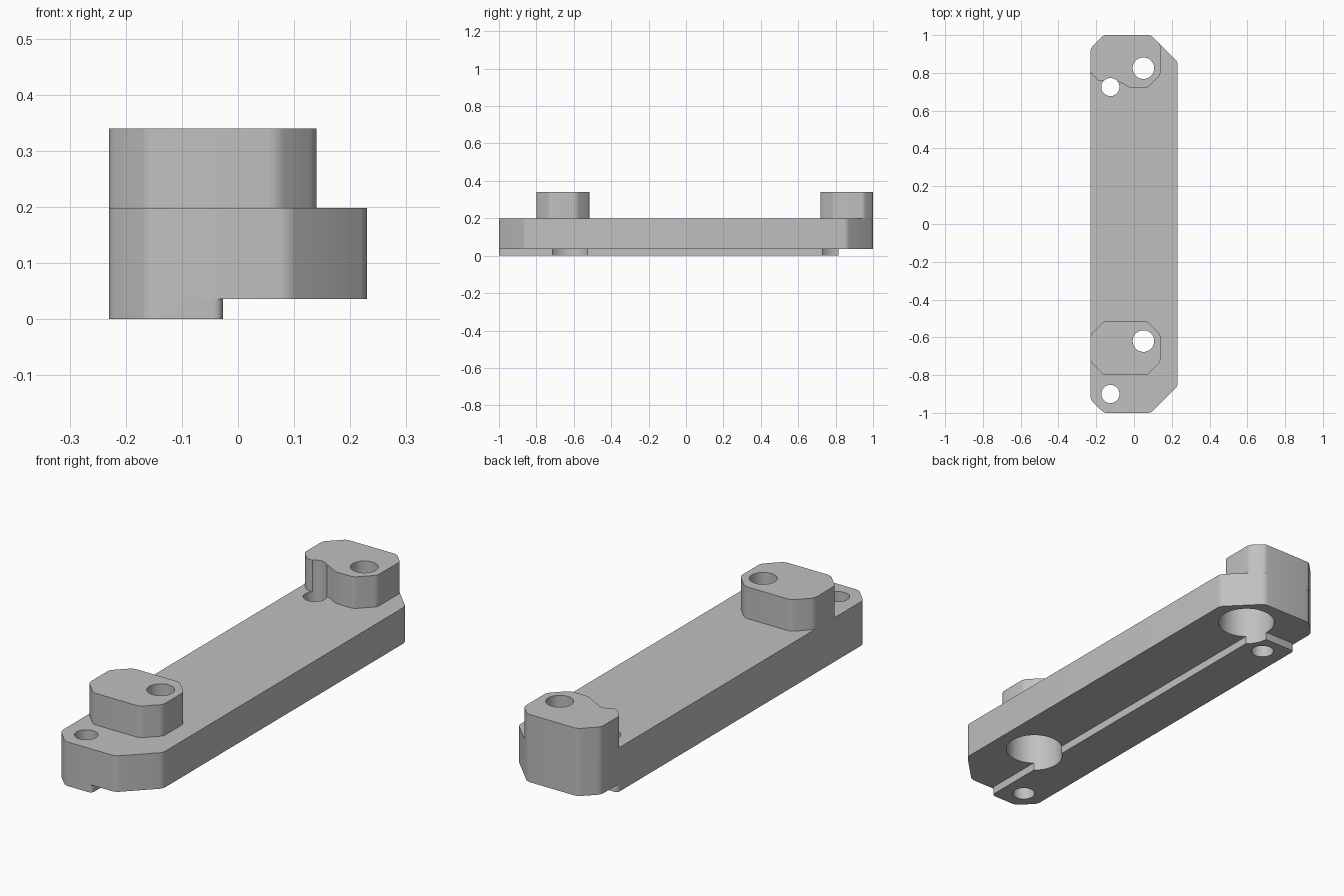
import bpy, bmesh, math

cube = bpy.data.objects.get("Cube")
if cube:
    bpy.data.objects.remove(cube, do_unlink=True)

grey = bpy.data.materials.new("plain grey")
grey.use_nodes = True
grey.diffuse_color = (0.53, 0.53, 0.53, 1)
grey.node_tree.nodes["Principled BSDF"].inputs["Base Color"].default_value = grey.diffuse_color

STRIP_TOP, BAR_TOP, POST_TOP = 0.036, 0.198, 0.34
LEFT, SIDE = -0.23, 0.23


def make_object(name, bm):
    mesh = bpy.data.meshes.new(name)
    bm.to_mesh(mesh)
    bm.free()
    obj = bpy.data.objects.new(name, mesh)
    bpy.context.collection.objects.link(obj)
    return obj


def prism(name, outline, z0, z1, radius=0.016):
    """Extrude a counter-clockwise outline and round its upright edges."""
    bm = bmesh.new()
    face = bm.faces.new([bm.verts.new((x, y, z0)) for x, y in outline])
    top = bmesh.ops.extrude_face_region(bm, geom=[face])["geom"]
    verts = [g for g in top if isinstance(g, bmesh.types.BMVert)]
    bmesh.ops.translate(bm, verts=verts, vec=(0, 0, z1 - z0))
    bmesh.ops.recalc_face_normals(bm, faces=bm.faces)
    upright = [e for e in bm.edges
               if abs(e.verts[0].co.z - e.verts[1].co.z) > 0.001]
    bmesh.ops.bevel(bm, geom=upright, offset=radius, segments=4,
                    profile=0.5, affect='EDGES')
    obj = make_object(name, bm)
    obj.data.materials.append(grey)
    return obj


def drill(name, x, y, radius, z0, z1):
    """Round cutter between two heights."""
    bm = bmesh.new()
    bmesh.ops.create_cone(bm, cap_ends=True, segments=48, radius1=radius,
                          radius2=radius, depth=z1 - z0)
    bmesh.ops.translate(bm, verts=bm.verts, vec=(x, y, (z0 + z1) / 2))
    obj = make_object(name, bm)
    obj.hide_render = True
    return obj


def cut(obj, cutters):
    bpy.ops.object.select_all(action='DESELECT')
    bpy.context.view_layer.objects.active = obj
    obj.select_set(True)
    for cutter in cutters:
        mod = obj.modifiers.new("hole", 'BOOLEAN')
        mod.operation = 'DIFFERENCE'
        mod.solver = 'EXACT'
        mod.object = cutter
        bpy.ops.object.modifier_apply(modifier=mod.name)
    bpy.ops.object.shade_smooth_by_angle(angle=math.radians(30))


# Main bar with small chamfers on one side and large ones on the other
bar = prism("base_bar", [
    (LEFT, -0.93), (-0.16, -1), (0.09, -1), (SIDE, -0.86),
    (SIDE, 0.86), (0.09, 1), (-0.16, 1), (LEFT, 0.93)], STRIP_TOP, BAR_TOP)

# Thin locating strip underneath
strip = prism("bottom_strip", [
    (LEFT, -0.93), (-0.16, -1), (-0.027, -1), (-0.027, 0.815),
    (LEFT, 0.815)], 0, STRIP_TOP)

# Raised posts, the back one relieved around the small hole
front_post = prism("front_post", [
    (LEFT, -0.73), (-0.16, -0.8), (0.07, -0.8), (0.14, -0.73),
    (0.14, -0.585), (0.07, -0.515), (-0.16, -0.515), (LEFT, -0.585)],
    BAR_TOP, POST_TOP)
back_post = prism("back_post", [
    (LEFT, 0.80), (-0.188, 0.757), (-0.125, 0.757), (-0.075, 0.752),
    (-0.02, 0.72), (0.07, 0.72), (0.14, 0.79), (0.14, 0.95),
    (0.09, 1), (-0.16, 1), (LEFT, 0.93)], BAR_TOP, POST_TOP, 0.012)

# Bolt holes through the posts, wide bores below, small screw holes
cutters = []
for y in (-0.62, 0.825):
    cutters.append(drill("bolt_hole", 0.05, y, 0.057, -0.1, 0.5))
    cutters.append(drill("wide_bore", 0.05, y, 0.122, -0.1, 0.187))
for y in (-0.9, 0.725):
    cutters.append(drill("screw_hole", -0.125, y, 0.048, -0.1, 0.5))

bolts, bores, screws = cutters[0:4:2], cutters[1:4:2], cutters[4:]
cut(bar, cutters)
cut(strip, bores + screws)
cut(front_post, bolts[:1])
cut(back_post, bolts[1:] + screws[1:])

for cutter in cutters:
    bpy.data.objects.remove(cutter, do_unlink=True)
